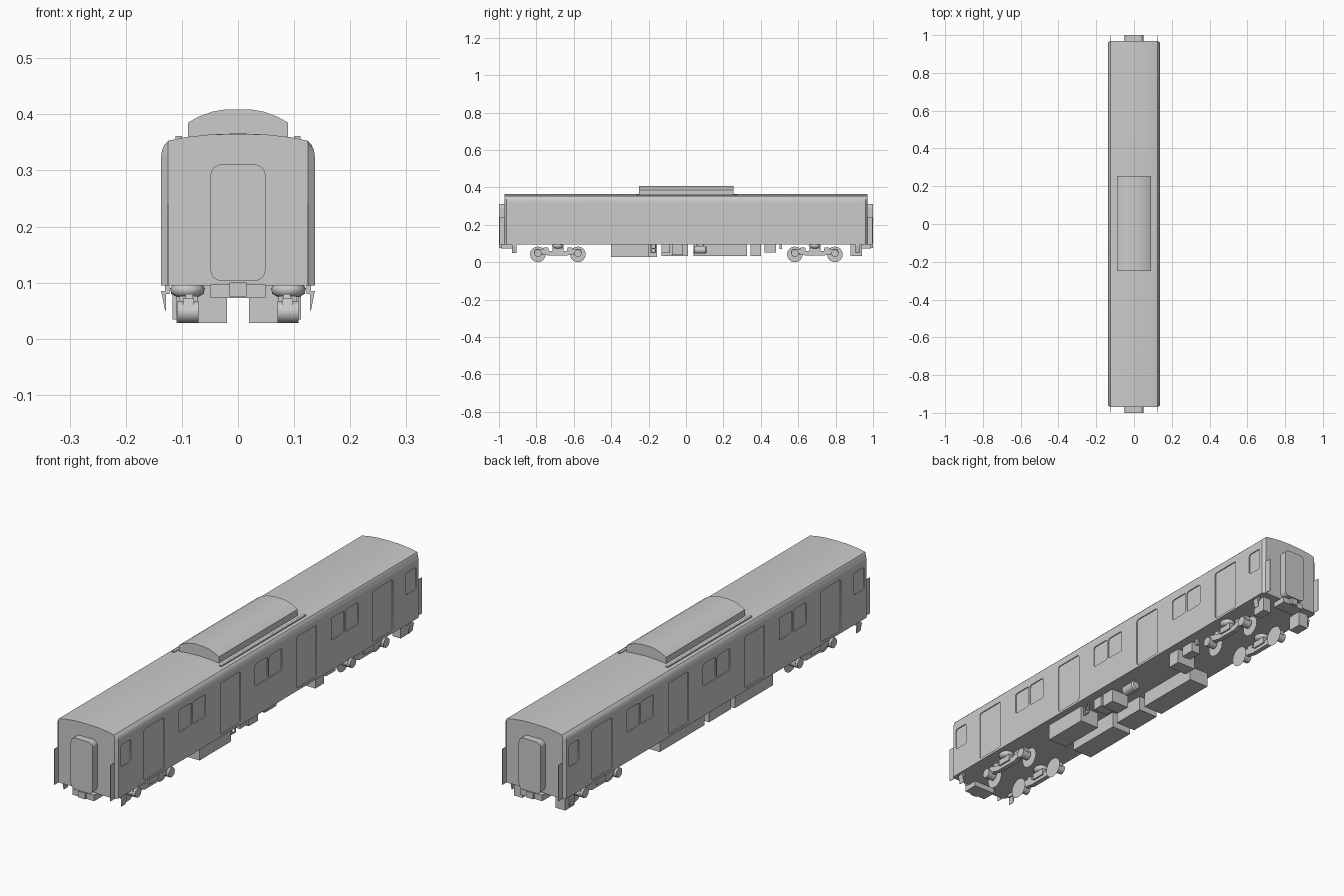
import bpy, bmesh, math
from mathutils import Vector

if "Cube" in bpy.data.objects:
    bpy.data.objects.remove(bpy.data.objects["Cube"])


def make(name, bm, smooth=None):
    bmesh.ops.recalc_face_normals(bm, faces=bm.faces)
    me = bpy.data.meshes.new(name)
    bm.to_mesh(me)
    bm.free()
    ob = bpy.data.objects.new(name, me)
    bpy.context.collection.objects.link(ob)
    if smooth:
        shade(ob, smooth)
    return ob


def shade(ob, angle):
    bpy.ops.object.select_all(action='DESELECT')
    ob.select_set(True)
    bpy.context.view_layer.objects.active = ob
    bpy.ops.object.shade_smooth_by_angle(angle=math.radians(angle))


def loft(bm, rings):
    """Closed solid through matching rings of points."""
    rows = [[bm.verts.new(p) for p in r] for r in rings]
    n = len(rows[0])
    for a, b in zip(rows, rows[1:]):
        for i in range(n):
            bm.faces.new((a[i], a[(i + 1) % n], b[(i + 1) % n], b[i]))
    bm.faces.new(rows[0])
    bm.faces.new(rows[-1])


def prism_x(bm, pts, x0, x1):
    loft(bm, [[(x, p[0], p[1]) for p in pts] for x in (x0, x1)])


def prism_y(bm, pts, y0, y1):
    loft(bm, [[(p[0], y, p[1]) for p in pts] for y in (y0, y1)])


def box(name, x0, x1, y0, y1, z0, z1):
    bm = bmesh.new()
    prism_y(bm, [(x0, z0), (x1, z0), (x1, z1), (x0, z1)], y0, y1)
    return make(name, bm)


def round_rect(a0, a1, b0, b1, r, n=4):
    pts = []
    for cx, cy, s in ((a1 - r, b1 - r, 0), (a0 + r, b1 - r, 1),
                      (a0 + r, b0 + r, 2), (a1 - r, b0 + r, 3)):
        for i in range(n + 1):
            t = (s + i / n) * math.pi / 2
            pts.append((cx + r * math.cos(t), cy + r * math.sin(t)))
    return pts


def circle(c0, c1, r, n=16):
    return [(c0 + r * math.cos(2 * math.pi * i / n), c1 + r * math.sin(2 * math.pi * i / n))
            for i in range(n)]


# Car body: arched roof profile with narrowed ends
half = [(.137, .095), (.137, .325), (.1355, .336), (.131, .346), (.124, .353),
        (.095, .359), (.05, .364)]
prof = half + [(0, .366)] + [(-x, z) for x, z in reversed(half)]
rings = [[(max(-w, min(w, x)), y, min(z, top)) for x, z in prof]
         for y, w, top in ((-.97, .125, .365), (-.96, .137, 1), (.96, .137, 1), (.97, .125, .365))]
bm = bmesh.new()
loft(bm, rings)
bmesh.ops.remove_doubles(bm, verts=bm.verts, dist=1e-5)
body = make("car_body", bm)

# Shallow recesses for doors and windows on both sides
bm = bmesh.new()
panels = [(c - .064, c + .064, .105, .313) for c in (-.732, -.244, .244, .732)]
for c in (-.488, 0, .488):
    panels += [(c - .086, c - .004, .215, .305), (c + .004, c + .086, .215, .305)]
panels += [(-.945, -.88, .215, .305), (.88, .945, .215, .305)]
for y0, y1, z0, z1 in panels:
    for s in (-1, 1):
        prism_x(bm, round_rect(y0, y1, z0, z1, .009, 3), s * .133, s * .15)
cutter = make("panel_cutter", bm)
cutter.hide_render = True
mod = body.modifiers.new("panels", 'BOOLEAN')
mod.operation = 'DIFFERENCE'
mod.solver = 'EXACT'
mod.object = cutter
bpy.context.view_layer.objects.active = body
bpy.ops.object.modifier_apply(modifier=mod.name)
bpy.data.objects.remove(cutter)
shade(body, 30)

# Roof air-conditioning unit and its side strips
ac = [(.089, .355), (.089, .385), (.07, .396), (.045, .405), (.02, .409)]
bm = bmesh.new()
prism_y(bm, ac + [(-x, z) for x, z in reversed(ac)], -.25, .255)
make("roof_unit", bm, 30)
for s in (-1, 1):
    a, b = sorted((s * .1, s * .111))
    box("roof_strip", a, b, -.265, .275, .354, .361)

# End details: gangway, coupler, corner plates, steps
for e in (-1, 1):
    bm = bmesh.new()
    prism_y(bm, round_rect(-.049, .049, .103, .311, .02, 4), e * .965, e * 1.0)
    make("gangway", bm)
    box("gangway_sill", -.049, .049, *sorted((e * .93, e * .99)), .073, .097)
    box("coupler", -.015, .015, *sorted((e * .93, e * 1.0)), .075, .1)
    for s in (-1, 1):
        box("corner_plate", s * .125 - .001, s * .125 + .001,
            *sorted((e * .962, e * .997)), .095, .24)
        # slanted hanging step
        bm = bmesh.new()
        ya, yb = e * .905, e * .93
        prism_y(bm, [(s * .137, .085), (s * .13, .05), (s * .128, .05), (s * .128, .085)], ya, yb)
        make("step", bm)
        box("step_bracket", s * .126 - .004, s * .126 + .004, *sorted((ya, yb)), .08, .096)

# Bogies: wheel discs, side frames, axle boxes, air springs
frame = [(-.128, .05), (-.122, .072), (-.085, .072), (-.05, .06), (.05, .06), (.085, .072),
         (.122, .072), (.128, .05), (.09, .048), (.05, .036), (-.05, .036), (-.09, .048)]
for cy in (-.685, .689):
    for s in (-1, 1):
        bm = bmesh.new()
        prism_x(bm, [(cy + y, z) for y, z in frame], s * .078, s * .098)
        make("bogie_frame", bm)
        for d in (-.107, .107):
            bm = bmesh.new()
            bm.faces.new([bm.verts.new((s * .062, y, z)) for y, z in circle(cy + d, .042, .042)])
            make("wheel", bm)
            bm = bmesh.new()
            prism_x(bm, circle(cy + d, .048, .02, 10), s * .07, s * .108)
            make("axle_box", bm, 40)
            bm = bmesh.new()
            yy = cy + d * .6
            prism_x(bm, [(yy - .02, .04), (yy + .02, .04), (yy + .012, .08), (yy - .012, .08)],
                    s * .08, s * .094)
            make("frame_link", bm)
        bm = bmesh.new()
        loft(bm, [[(x, y, z) for x, y in circle(s * .09, cy, r)]
                  for z, r in ((.074, .018), (.08, .029), (.09, .031), (.097, .026))])
        make("air_spring", bm, 50)
        box("spring_seat", s * .088 - .016, s * .088 + .016, cy - .03, cy + .03, .05, .076)

# Underfloor equipment boxes
for name, x0, x1, y0, y1, z0 in (
        ("equipment_box", .02, .108, -.4, -.2, .028),
        ("equipment_box", .035, .1, -.13, -.085, .05),
        ("equipment_box", .02, .1, -.075, -.015, .04),
        ("equipment_box", .02, .105, .345, .4, .034),
        ("equipment_box", -.11, -.02, .04, .325, .034),
        ("equipment_box", -.11, -.02, -.13, .01, .034),
        ("equipment_box", -.11, -.02, -.4, -.155, .028),
        ("end_box", .075, .112, .88, .94, .034),
        ("end_box", -.117, -.074, .88, .94, .034),
        ("small_box", .06, .1, .42, .48, .053)):
    box(name, x0, x1, y0, y1, z0, .096)
box("small_bracket", .09, .1, .5, .512, .07, .096)

# Ladder-like hanger beside the large box
for y in (-.19, -.165):
    box("hanger_post", .098, .104, y, y + .005, .05, .096)
for z in (.05, .07):
    box("hanger_rung", .098, .104, -.19, -.16, z, z + .005)

# Air tank with hanging straps
bm = bmesh.new()
loft(bm, [[(x, y, z) for x, z in circle(.08, .066, r, 14)]
          for y, r in ((.04, .015), (.046, .021), (.104, .021), (.11, .015))])
make("air_tank", bm, 35)
for y in (.055, .09):
    box("tank_strap", .076, .084, y, y + .006, .08, .096)
